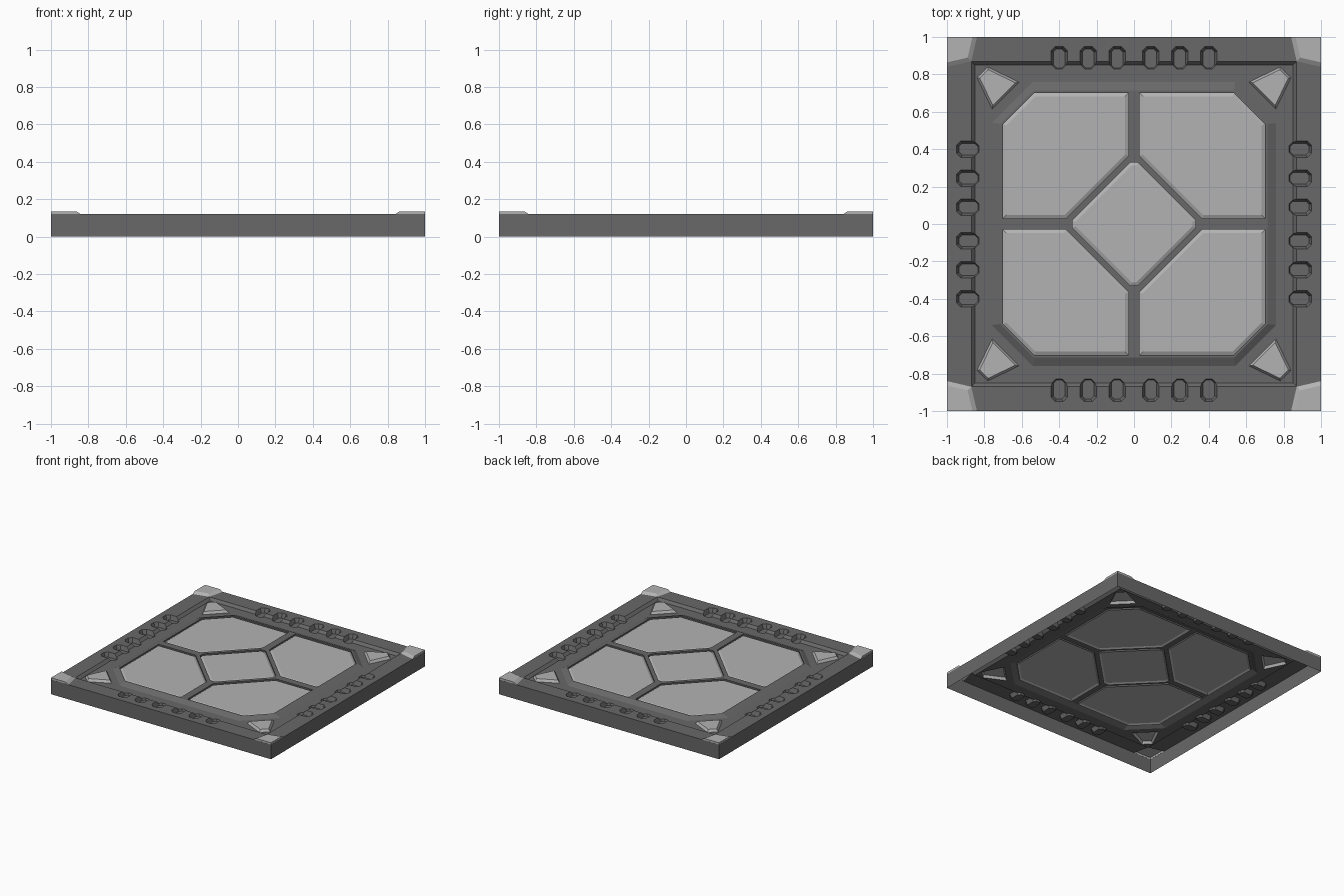
import bpy, bmesh, math
from mathutils import Vector

cube = bpy.data.objects.get("Cube")
if cube:
    bpy.data.objects.remove(cube, do_unlink=True)


def material(name, value):
    m = bpy.data.materials.new(name)
    m.use_nodes = True
    colour = (value, value, value, 1)
    m.diffuse_color = colour
    m.node_tree.nodes["Principled BSDF"].inputs["Base Color"].default_value = colour
    return m


MATS = [material("dark grey", 0.14), material("light grey", 0.45)]
DARK, LIGHT = 0, 1


def new_object(name, bm):
    bmesh.ops.remove_doubles(bm, verts=bm.verts, dist=0.0001)
    bmesh.ops.recalc_face_normals(bm, faces=bm.faces)
    mesh = bpy.data.meshes.new(name)
    bm.to_mesh(mesh)
    bm.free()
    for m in MATS:
        mesh.materials.append(m)
    ob = bpy.data.objects.new(name, mesh)
    bpy.context.collection.objects.link(ob)
    return ob


def loft(bm, rings, colours, turn=0):
    """Closed solid through (outline, z) rings, turned by quarter turns.
    One colour per band between rings, and a last one for the end cap."""
    c, s = round(math.cos(turn * math.pi / 2)), round(math.sin(turn * math.pi / 2))
    loops = [[bm.verts.new((x * c - y * s, x * s + y * c, z)) for x, y in pts]
             for pts, z in rings]
    n = len(loops[0])
    for a, b, col in zip(loops, loops[1:], colours):
        for i in range(n):
            j = (i + 1) % n
            bm.faces.new((a[i], a[j], b[j], b[i])).material_index = col
    bm.faces.new(loops[0]).material_index = colours[0]
    bm.faces.new(loops[-1]).material_index = colours[-1]


def octagon(hx, hy, cut, cx=0, cy=0):
    pts = []
    for sx, sy in ((1, 1), (-1, 1), (-1, -1), (1, -1)):
        pair = [(cx + sx * hx, cy + sy * (hy - cut)), (cx + sx * (hx - cut), cy + sy * hy)]
        pts += pair if sx * sy > 0 else pair[::-1]
    return pts


def inset(pts, d):
    """Move each edge of a counter-clockwise convex outline inward by d."""
    out = []
    for i, p in enumerate(pts):
        p, a, b = Vector(p), Vector(pts[i - 1]), Vector(pts[(i + 1) % len(pts)])
        u, v = (p - a).normalized(), (b - p).normalized()
        n1, n2 = Vector((-u.y, u.x)), Vector((-v.y, v.x))
        out.append(tuple(p + (n1 + n2) * d / (1 + n1.dot(n2))))
    return out


# Plate: walls, rim, sunken floor and raised octagonal frame
RIM, FLOOR = 0.12, 0.10
bm = bmesh.new()
loft(bm, [(octagon(1, 1, 0), 0), (octagon(1, 1, 0), RIM),
          (octagon(0.87, 0.87, 0), RIM), (octagon(0.85, 0.85, 0), FLOOR),
          (octagon(0.76, 0.76, 0.22), FLOOR), (octagon(0.715, 0.715, 0.18), RIM)],
     [DARK] * 6)
plate = new_object("tile_plate", bm)

# Raised corner caps and triangular brackets
bm = bmesh.new()
E = 0.9995
cap = [(E, E), (0.84, E), (0.87, 0.87), (E, 0.84)]
cap_top = [(E + (x - E) * 0.85, E + (y - E) * 0.85) for x, y in cap]
bracket = [(0.825, 0.78), (0.78, 0.825), (0.63, 0.755), (0.745, 0.64), (0.755, 0.63)]
bracket = [(0.825, 0.78), (0.78, 0.825), (0.635, 0.755), (0.755, 0.635)]
for turn in range(4):
    loft(bm, [(cap, 0.08), (cap, RIM), (cap_top, 0.135)], [LIGHT] * 3, turn)
    loft(bm, [(inset(bracket, -0.012), 0.07), (inset(bracket, -0.012), FLOOR),
              (bracket, RIM)], [LIGHT] * 3, turn)
raised = new_object("raised_details", bm)

# Recesses: four panels, the centre diamond and rows of edge slots
bm = bmesh.new()
panel = [(0.03, 0.365), (0.365, 0.03), (0.70, 0.03), (0.70, 0.535),
         (0.535, 0.70), (0.03, 0.70)]
R, T = 0.33, 0.02
diamond = [(R, -T), (R, T), (T, R), (-T, R), (-R, T), (-R, -T), (-T, -R), (T, -R)]


def cut_panel(pts, turn=0):
    loft(bm, [(pts, 0.2), (pts, 0.108), (inset(pts, 0.017), 0.116)],
         [DARK, LIGHT, LIGHT], turn)


cut_panel(diamond)
for turn in range(4):
    cut_panel(panel, turn)
    for x in (-0.40, -0.245, -0.09, 0.09, 0.245, 0.40):
        wide = octagon(0.045, 0.065, 0.025, x, 0.885)
        loft(bm, [(wide, 0.2), (wide, RIM), (inset(wide, 0.014), 0.085)], [DARK] * 3, turn)
recess = new_object("recess_cutter", bm)

# Combine, then open the underside
bpy.context.view_layer.objects.active = plate
for tool, operation in ((raised, 'UNION'), (recess, 'DIFFERENCE')):
    mod = plate.modifiers.new(tool.name, 'BOOLEAN')
    mod.object, mod.operation, mod.solver = tool, operation, 'EXACT'
    bpy.ops.object.modifier_apply(modifier=mod.name)
    bpy.data.objects.remove(tool, do_unlink=True)

bm = bmesh.new()
bm.from_mesh(plate.data)
under = [f for f in bm.faces if f.calc_center_median().z < 0.001]
bmesh.ops.delete(bm, geom=under, context='FACES')
bm.to_mesh(plate.data)
bm.free()
